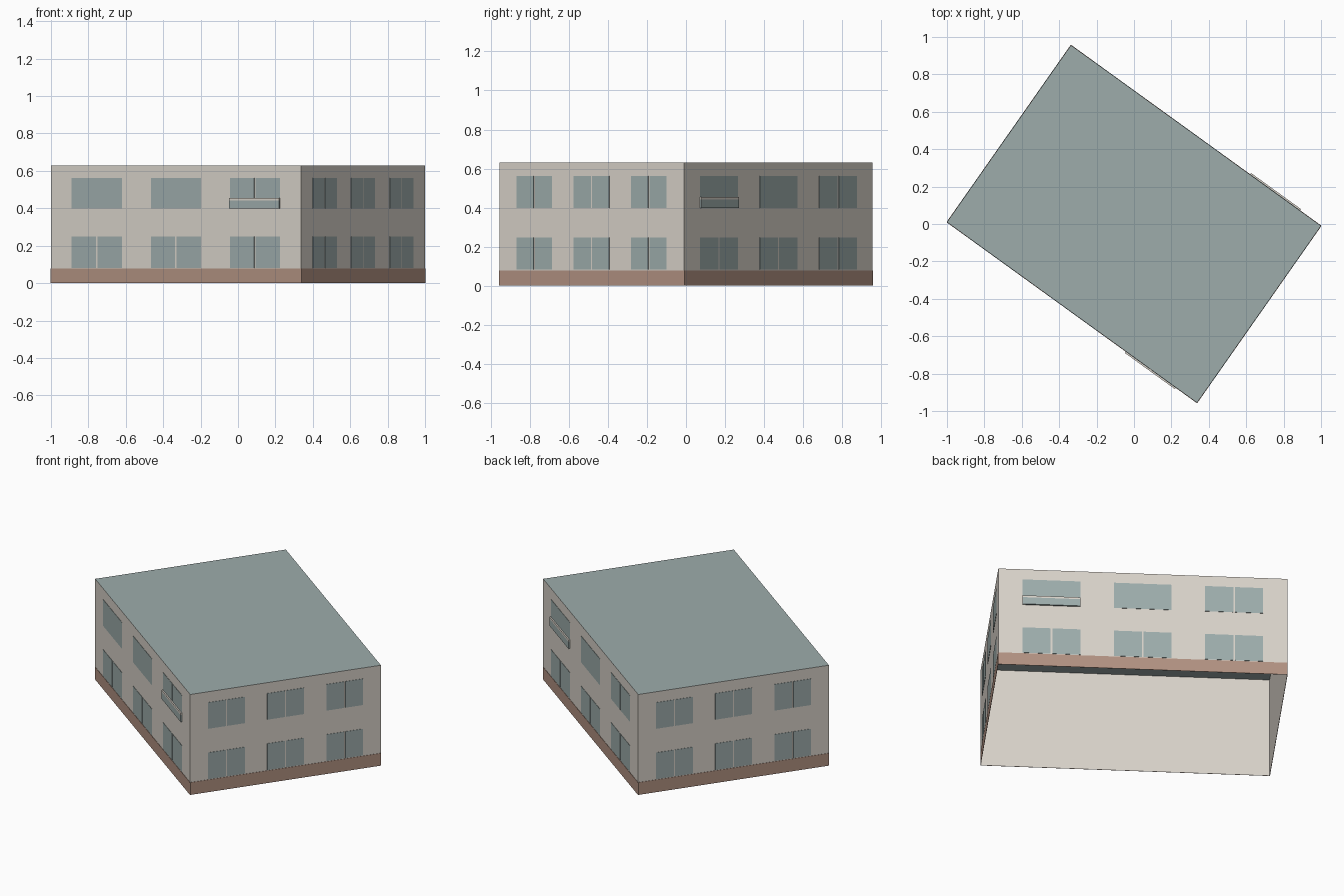
import bpy
import bmesh
from mathutils import Vector

cube = bpy.data.objects.get("Cube")
if cube:
    bpy.data.objects.remove(cube, do_unlink=True)


def material(name, rgb):
    linear = [((c / 255 + 0.055) / 1.055) ** 2.4 for c in rgb] + [1.0]
    mat = bpy.data.materials.new(name)
    mat.use_nodes = True
    mat.diffuse_color = linear
    mat.node_tree.nodes["Principled BSDF"].inputs["Base Color"].default_value = linear
    return mat


CREAM = material("cream_plaster", (216, 210, 201))
SLATE = material("grey_green_slate", (157, 172, 171))
BRICK = material("brown_brick", (177, 145, 129))

HEIGHT = 0.63
PLINTH = 0.078
PLATE = 0.002      # thickness of painted plates
RAIL = 0.01        # how far a balcony rail stands out
MULLION = 0.006    # gap between paired panes

# Footprint corners, counter-clockwise from the left
left = Vector((-1.0, 0.01, 0))
front = Vector((0.337, -0.956, 0))
CORNERS = [left, front, -left, -front]
UP = Vector((0, 0, 1))


def add_object(name, bm, mat):
    mesh = bpy.data.meshes.new(name)
    bm.to_mesh(mesh)
    bm.free()
    mesh.materials.append(mat)
    obj = bpy.data.objects.new(name, mesh)
    bpy.context.collection.objects.link(obj)
    return obj


class Side:
    """One wall, addressed by fraction along it and by height."""

    def __init__(self, index):
        self.start = CORNERS[index]
        self.run = CORNERS[(index + 1) % 4] - self.start
        self.out = self.run.cross(UP).normalized()

    def point(self, t, z, depth=0):
        return self.start + self.run * t + UP * z + self.out * depth

    def plate(self, bm, t0, t1, z0, z1, depth=PLATE):
        # Shallow box standing on the wall, open at the back
        ends = [(t0, z0), (t1, z0), (t1, z1), (t0, z1)]
        back = [bm.verts.new(self.point(t, z)) for t, z in ends]
        face = [bm.verts.new(self.point(t, z, depth)) for t, z in ends]
        bm.faces.new(face)
        for i in range(4):
            j = (i + 1) % 4
            bm.faces.new((back[i], back[j], face[j], face[i]))

    def window(self, bm, centre, width, z0, z1, paired):
        a, b = centre - width / 2, centre + width / 2
        if paired:
            self.plate(bm, a, centre - MULLION / 2, z0, z1)
            self.plate(bm, centre + MULLION / 2, b, z0, z1)
        else:
            self.plate(bm, a, b, z0, z1)


sides = [Side(i) for i in range(4)]

# Wall shell, open underneath
bm = bmesh.new()
for s in sides:
    bm.faces.new([bm.verts.new(s.point(t, z))
                  for t, z in ((0, 0), (1, 0), (1, HEIGHT), (0, HEIGHT))])
bmesh.ops.remove_doubles(bm, verts=bm.verts, dist=0.0001)
add_object("walls", bm, CREAM)

# Flat roof
bm = bmesh.new()
bm.faces.new([bm.verts.new(c + UP * HEIGHT) for c in CORNERS])
add_object("roof", bm, SLATE)

# Plinth band around the foot of the walls
bm = bmesh.new()
for s in sides:
    s.plate(bm, 0, 1, 0, PLINTH)
add_object("plinth", bm, BRICK)

# Windows: upper-floor pane layout per side, True meaning a pair
names = ["front", "right_end", "back", "left_end"]
upper_pairs = [(False, False, True), (True,) * 3, (False, False, True), (True,) * 3]
balcony = {0: 2, 2: 0}
for i, s in enumerate(sides):
    long_side = i % 2 == 0
    offset, width = (0.316, 0.2) if long_side else (0.31, 0.192)
    bm = bmesh.new()
    for n in range(3):
        centre = 0.5 + (n - 1) * offset
        s.window(bm, centre, width, 0.082, 0.248, True)
        s.window(bm, centre, width, 0.398, 0.563, upper_pairs[i][n])
    add_object(names[i] + "_windows", bm, SLATE)

    # Shallow balcony rail: glazed panel with a pale top bar
    if i in balcony:
        centre = 0.5 + (balcony[i] - 1) * offset
        a, b = centre - width / 2, centre + width / 2
        for part, z0, z1, mat in (("panel", 0.398, 0.442, SLATE),
                                  ("top_bar", 0.442, 0.454, CREAM)):
            bm = bmesh.new()
            s.plate(bm, a, b, z0, z1, RAIL)
            add_object(names[i] + "_balcony_" + part, bm, mat)
